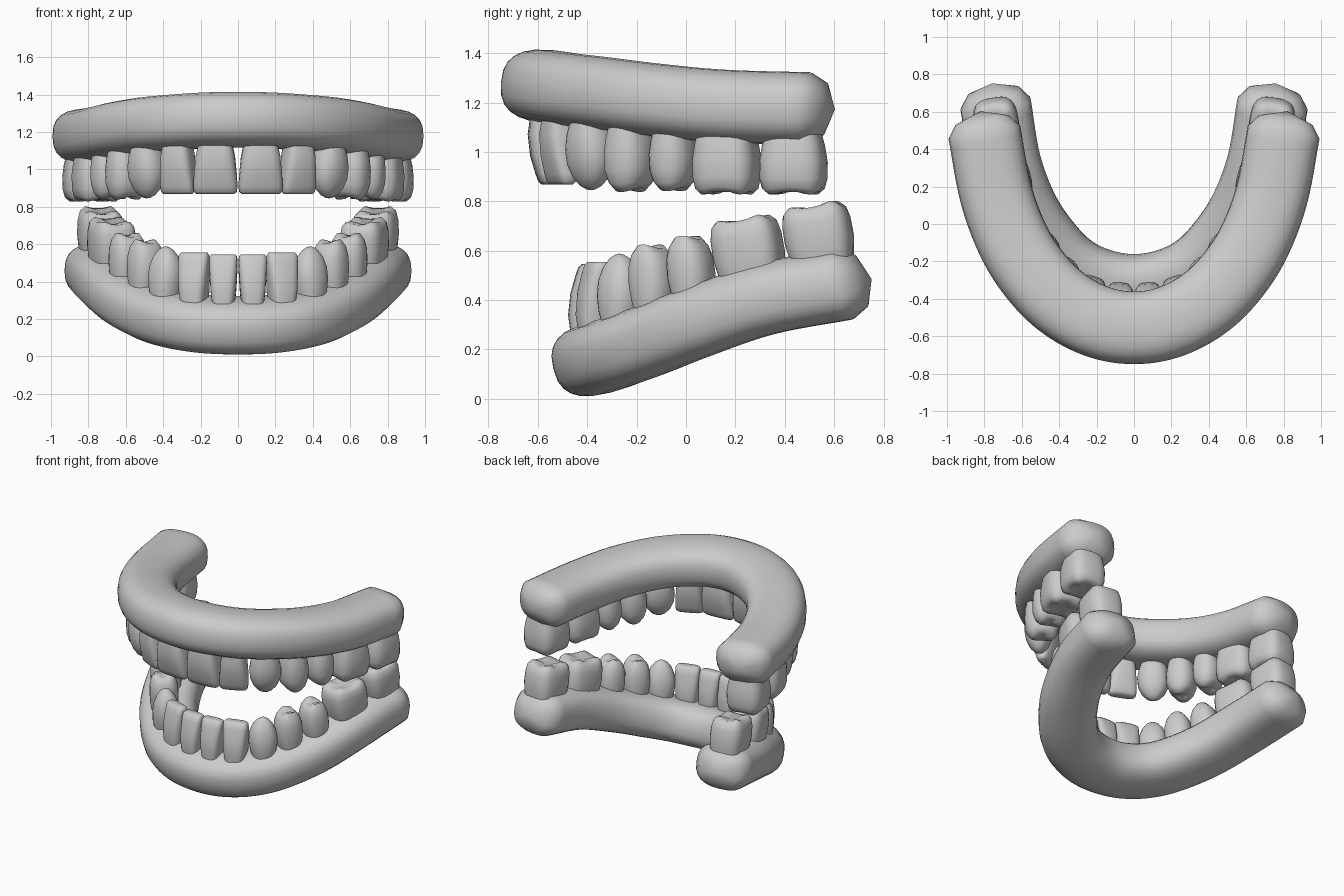
import bpy, bmesh
from math import cos, sin, pi, radians
from mathutils import Vector

if "Cube" in bpy.data.objects:
    bpy.data.objects.remove(bpy.data.objects["Cube"])


def superellipse(n, e):
    """Unit rounded-box outline with n points."""
    def f(v):
        return (1 if v >= 0 else -1) * abs(v) ** (2 / e)
    return [(f(cos(2 * pi * i / n)), f(sin(2 * pi * i / n))) for i in range(n)]


def loft(name, rings, start, end, mirror=False, angle=60):
    """Skin a list of closed rings, with a fan to a point at both ends."""
    bm = bmesh.new()
    vr = [[bm.verts.new(p) for p in r] for r in rings]
    n = len(vr[0])
    for a, b in zip(vr, vr[1:]):
        for i in range(n):
            j = (i + 1) % n
            bm.faces.new((a[i], a[j], b[j], b[i]))
    for ring, tip in ((vr[0], start), (vr[-1], end)):
        c = bm.verts.new(tip)
        for i in range(n):
            bm.faces.new((ring[i], ring[(i + 1) % n], c))
    bmesh.ops.recalc_face_normals(bm, faces=bm.faces)
    me = bpy.data.meshes.new(name)
    bm.to_mesh(me)
    bm.free()
    ob = bpy.data.objects.new(name, me)
    bpy.context.collection.objects.link(ob)
    if mirror:
        ob.modifiers.new("mirror", 'MIRROR').use_mirror_merge = False
    bpy.ops.object.select_all(action='DESELECT')
    ob.select_set(True)
    bpy.context.view_layer.objects.active = ob
    bpy.ops.object.shade_smooth_by_angle(angle=radians(angle))
    return ob


def spline(pts, steps=6):
    """Catmull-Rom curve through pts."""
    p = [2 * pts[0] - pts[1]] + pts + [2 * pts[-1] - pts[-2]]
    out = []
    for i in range(1, len(p) - 2):
        a, b, c, d = p[i - 1:i + 3]
        for s in range(steps):
            t = s / steps
            out.append(0.5 * (2 * b + (c - a) * t + (2 * a - 5 * b + 4 * c - d) * t * t
                              + (3 * b - a - 3 * c + d) * t ** 3))
    return out + [pts[-1]]


def gum(name, half, up, hw, hh):
    """Rounded bar swept along a mirrored arch, with blunt pyramid ends."""
    right = [Vector(p) for p in half]
    left = [Vector((-p.x, p.y, p.z)) for p in right[:0:-1]]
    path = spline(left + right)
    up = Vector(up).normalized()
    tang = [(path[min(i + 1, len(path) - 1)] - path[max(i - 1, 0)]).normalized()
            for i in range(len(path))]
    t0, t1 = tang[0], tang[-1]
    stations = [(path[0] - t0 * 0.065, t0, 0.75)]
    stations += [(p, t, 1) for p, t in zip(path, tang)]
    stations += [(path[-1] + t1 * 0.065, t1, 0.75)]
    outline = superellipse(24, 2.6)
    rings = []
    for p, t, s in stations:
        side = t.cross(up).normalized()
        rings.append([p + side * (x * hw * s) + up * (y * hh * s) for x, y in outline])
    loft(name, rings, path[0] - t0 * 0.115, path[-1] + t1 * 0.115, angle=40)


# Tooth profiles: rings of (height, width, depth), outline power, cusp count, cusp size, tip height
SHAPES = {
    "incisor": ([(0, .72, .85), (.3, .88, 1), (.6, .96, .88), (.85, 1, .62),
                 (.96, .97, .48), (1, .85, .32)], 3.4, 0, 0, 1),
    "canine": ([(0, .7, .85), (.25, .9, 1), (.45, 1, 1), (.65, .95, .9), (.82, .74, .68),
                (.94, .44, .4), (.99, .18, .16)], 2.3, 0, 0, 1),
    "premolar": ([(0, .7, .85), (.25, .9, .97), (.45, 1, 1), (.68, .96, .98), (.84, .8, .85),
                  (.94, .55, .62), (.93, .28, .3)], 2.4, 2, .035, .9),
    "molar": ([(0, .8, .82), (.25, .92, .94), (.5, 1, 1), (.75, .99, .98), (.9, .92, .9),
               (.97, .76, .74), (.96, .5, .5)], 3.2, 4, .025, .9),
}


def tooth(name, kind, x, y, turn, w, d, z0, z1, lean):
    """Tooth pair at (x, y), running from root z0 to tip z1."""
    rings, power, cusps, size, tip = SHAPES[kind]
    a = radians(turn)
    along, out = Vector((cos(a), sin(a), 0)), Vector((sin(a), -cos(a), 0))
    axis = Vector((0, -lean, z1 - z0))
    mid = Vector((x, y + lean / 2, z0))
    along = along - axis * (along.dot(axis) / axis.length_squared)
    verts = []
    for h, sx, sy in rings:
        ring = []
        for i, (u, v) in enumerate(superellipse(24, power)):
            bump = -size * cos(cusps * 2 * pi * i / 24) * max(0, (h - .7) / .3) if cusps else 0
            ring.append(mid + along * (u * sx * w / 2) + out * (v * sy * d / 2) + axis * (h + bump))
        verts.append(ring)
    loft(name, verts, mid, mid + axis * tip, mirror=True)


# Gums
gum("upper_gum", [(0, -.555, 1.265), (.17, -.53, 1.262), (.34, -.45, 1.25), (.49, -.32, 1.235),
                  (.63, -.12, 1.21), (.735, .15, 1.185), (.80, .49, 1.175)],
    (0, .08, 1), .195, .148)
gum("lower_gum", [(0, -.353, .167), (.16, -.33, .172), (.31, -.265, .195), (.44, -.15, .235),
                  (.58, .05, .312), (.685, .32, .405), (.74, .64, .465)],
    (0, -.25, 1), .19, .148)

# Teeth: name, kind, x, y, turn, width, depth, root z, tip z, lean
UPPER = [
    ("central_incisor", "incisor", .121, -.555, 4, .238, .17, 1.16, .868, 0),
    ("lateral_incisor", "incisor", .322, -.505, 24, .19, .16, 1.16, .868, 0),
    ("canine", "canine", .487, -.385, 43, .21, .19, 1.14, .845, 0),
    ("first_premolar", "premolar", .595, -.225, 57, .195, .23, 1.13, .828, 0),
    ("second_premolar", "premolar", .675, -.05, 66, .185, .23, 1.12, .832, 0),
    ("first_molar", "molar", .752, .165, 74, .265, .26, 1.11, .825, 0),
    ("second_molar", "molar", .805, .435, 81, .27, .26, 1.09, .825, 0),
]
LOWER = [
    ("central_incisor", "incisor", .078, -.395, 4, .152, .165, .25, .545, 0),
    ("lateral_incisor", "incisor", .235, -.36, 18, .168, .165, .25, .555, 0),
    ("canine", "canine", .385, -.265, 42, .19, .18, .28, .588, .01),
    ("first_premolar", "premolar", .495, -.135, 54, .185, .19, .32, .635, .02),
    ("second_premolar", "premolar", .59, .02, 63, .185, .2, .36, .67, .03),
    ("first_molar", "molar", .675, .255, 73, .285, .24, .43, .735, .05),
    ("second_molar", "molar", .735, .54, 81, .28, .24, .5, .79, .05),
]
for prefix, table in (("upper", UPPER), ("lower", LOWER)):
    for part, *spec in table:
        tooth(f"{prefix}_{part}s", *spec)
